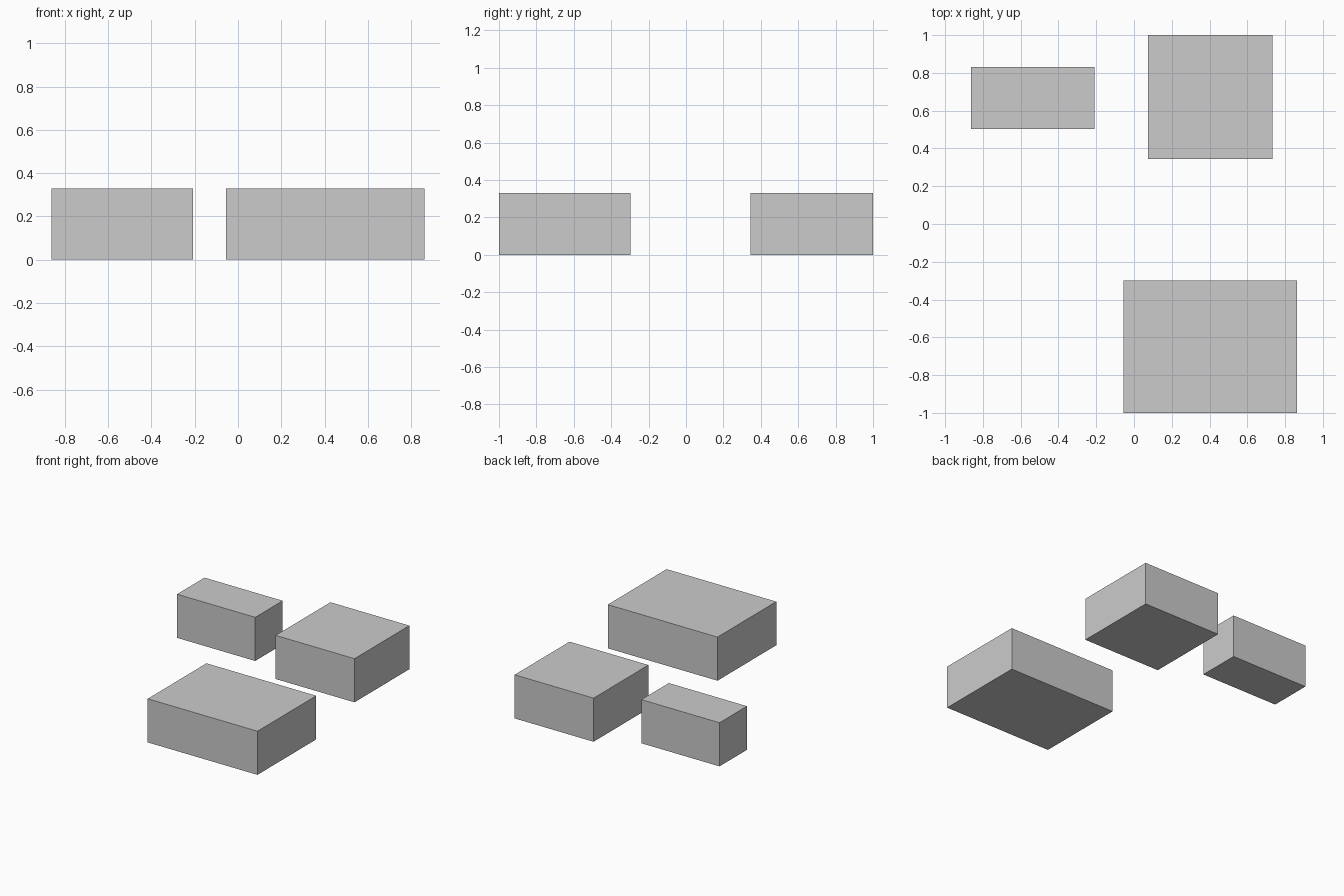
import bpy

if "Cube" in bpy.data.objects:
    bpy.data.objects.remove(bpy.data.objects["Cube"])

HEIGHT = 0.33


def block(name, x0, x1, y0, y1):
    """Flat-faced box standing on z = 0."""
    bpy.ops.mesh.primitive_cube_add(
        size=1, location=((x0 + x1) / 2, (y0 + y1) / 2, HEIGHT / 2))
    obj = bpy.context.object
    obj.name = name
    obj.scale = (x1 - x0, y1 - y0, HEIGHT)
    bpy.ops.object.transform_apply(location=False, rotation=False, scale=True)
    return obj


# Three separate blocks of equal height
block("large_front_block", -0.055, 0.863, -1.0, -0.298)
block("square_back_block", 0.073, 0.733, 0.345, 1.0)
block("small_left_block", -0.863, -0.209, 0.504, 0.832)
